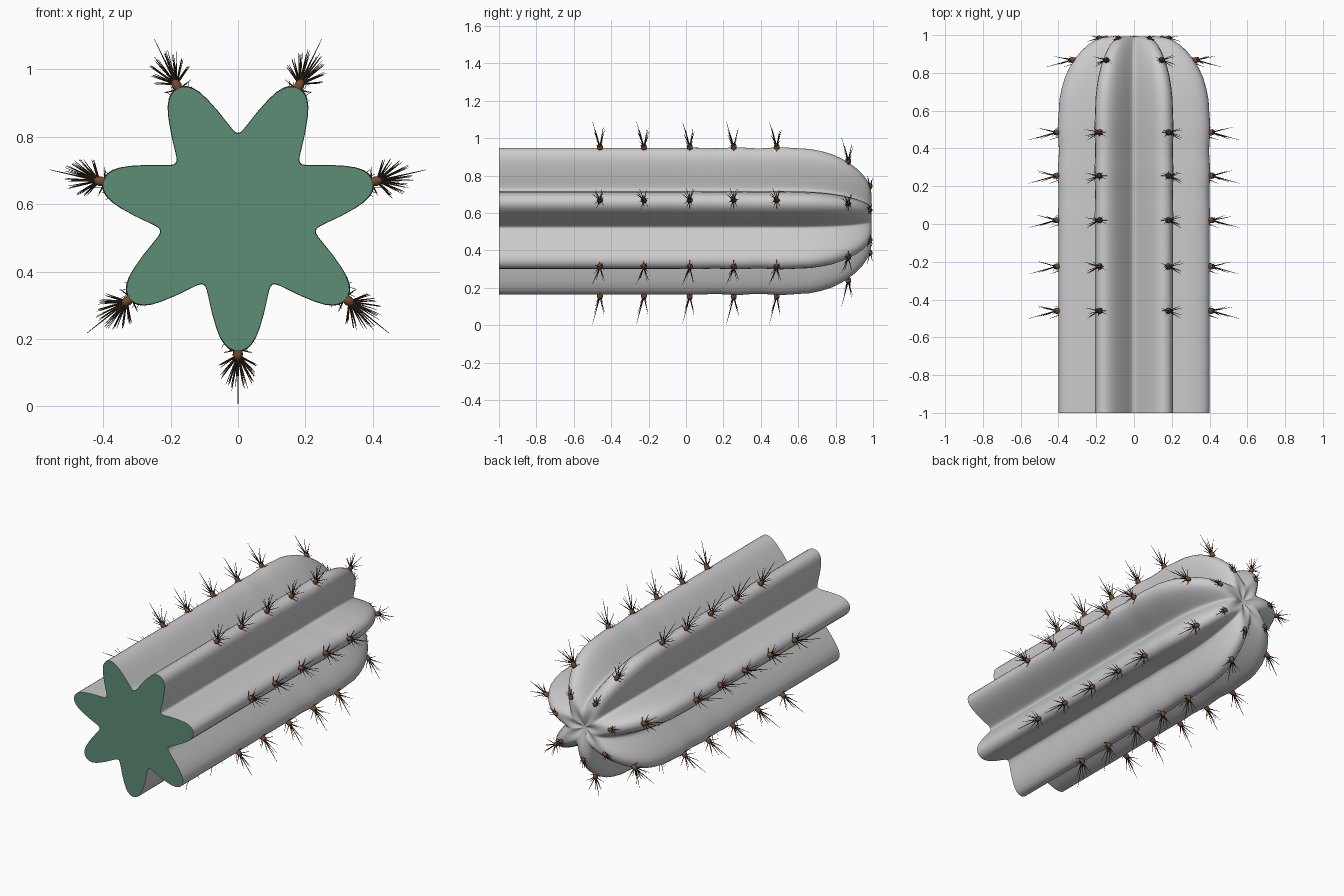
import bpy, bmesh, math, random
from mathutils import Vector, Matrix

if "Cube" in bpy.data.objects:
    bpy.data.objects.remove(bpy.data.objects["Cube"])

random.seed(4)
RIBS, CZ = 7, 0.575


def axes(k):
    a = math.radians(-90 + k * 360 / RIBS)
    return Vector((math.cos(a), 0, math.sin(a))), Vector((-math.sin(a), 0, math.cos(a)))


def material(name, col):
    m = bpy.data.materials.new(name)
    m.diffuse_color = (*col, 1)
    m.use_nodes = True
    m.node_tree.nodes["Principled BSDF"].inputs["Base Color"].default_value = m.diffuse_color
    return m


def finish(bm, name, mat=None, smooth=True):
    me = bpy.data.meshes.new(name)
    bm.to_mesh(me)
    bm.free()
    ob = bpy.data.objects.new(name, me)
    bpy.context.collection.objects.link(ob)
    if mat:
        me.materials.append(mat)
    if smooth:
        bpy.ops.object.select_all(action='DESELECT')
        ob.select_set(True)
        bpy.context.view_layer.objects.active = ob
        bpy.ops.object.shade_smooth_by_angle(angle=math.radians(50))
    return ob


# Half of one rib: (distance from axis, half width), tip to valley
half = [(0.41, 0), (0.408, 0.013), (0.402, 0.026), (0.390, 0.039), (0.370, 0.052),
        (0.340, 0.064), (0.295, 0.077), (0.250, 0.087), (0.228, 0.092), (0.216, 0.097), (0.212, 0.102)]
rib = [(a, -h) for a, h in reversed(half)] + half[1:-1]


def ring(s, y):
    pts = []
    for k in range(RIBS):
        u, t = axes(k)
        pts += [u * a * s + t * h * s + Vector((0, y, CZ)) for a, h in rib]
    return pts


# Lengthwise profile: straight shaft with faint swellings, then rounded dimpled crown
stations = [(1, -1), (1, -0.6), (1, -0.2)]
for i in range(17):
    y = -0.1 + i * 0.04375
    fade = min(1, max(0, (y + 0.1) / 0.4))
    stations.append((1 + 0.008 * fade * math.cos((y - 0.27) / 0.235 * 2 * math.pi), y))
stations += [(0.985, 0.66), (0.955, 0.72), (0.91, 0.78), (0.85, 0.83), (0.79, 0.87), (0.71, 0.91),
             (0.62, 0.945), (0.53, 0.97), (0.43, 0.987), (0.33, 0.992), (0.22, 0.988), (0.1, 0.975)]

# Ribbed stem
bm = bmesh.new()
rows = [[bm.verts.new(p) for p in ring(s, y)] for s, y in stations]
n = len(rows[0])
for a, b in zip(rows, rows[1:]):
    for i in range(n):
        j = (i + 1) % n
        bm.faces.new((a[i], a[j], b[j], b[i]))
apex = bm.verts.new((0, 0.965, CZ))
for i in range(n):
    bm.faces.new((rows[-1][i], rows[-1][(i + 1) % n], apex))
bmesh.ops.recalc_face_normals(bm, faces=bm.faces)
finish(bm, "ribbed_stem")

# Flat cut end
bm = bmesh.new()
f = bm.faces.new([bm.verts.new(p) for p in ring(1, -1)])
f.normal_update()
if f.normal.y > 0:
    f.normal_flip()
finish(bm, "cut_end", material("green", (0.11, 0.27, 0.18)), smooth=False)

# Spine cushions and spine clusters along every rib crest
cushions, spines = bmesh.new(), bmesh.new()


def spine(base, d, length, r):
    d = d.normalized()
    m = Matrix.Translation(base + d * length / 2) @ d.to_track_quat('Z', 'Y').to_matrix().to_4x4()
    bmesh.ops.create_cone(spines, cap_ends=True, segments=5, radius1=r, radius2=r * 0.2,
                          depth=length, matrix=m)


rows_y = [(-0.46, 0.412, 1), (-0.225, 0.412, 1), (0.02, 0.414, 1), (0.255, 0.414, 1),
          (0.485, 0.412, 1), (0.868, 0.33, 0.9), (0.985, 0.182, 0.45)]
for k in range(RIBS):
    u, t = axes(k)
    yv = Vector((0, 1, 0))
    for y, r, s in rows_y:
        p = u * r + Vector((0, y, CZ))
        m = Matrix((u, t, yv)).transposed().to_4x4()
        w = 0.016 * (0.6 + 0.4 * s)
        bmesh.ops.create_uvsphere(cushions, u_segments=10, v_segments=6, radius=1,
                                  matrix=Matrix.Translation(p + u * 0.006) @ m
                                  @ Matrix.Diagonal((w * 1.45, w * 0.9, w, 1)))
        base = p + u * 0.01 * s
        spine(base, u - yv * 0.27, 0.153 * s, 0.0035)
        for i, ang in enumerate((-58, -38, -22, -8, 12, 26, 42, 60)):
            a = math.radians(ang + random.uniform(-5, 5))
            side = (-0.3, 0.22)[i % 2] + random.uniform(-0.06, 0.06)
            length = (0.115 - 0.0008 * abs(ang)) * s * random.uniform(0.88, 1.05)
            spine(base, u * math.cos(a) + t * math.sin(a) + yv * side, length, 0.003)
        for side in (-1, 1):
            spine(p - u * 0.008, u * 0.25 + t * side, 0.045 * s, 0.002)

finish(cushions, "spine_cushions", material("brown", (0.18, 0.07, 0.025)))
finish(spines, "spines", material("dark_brown", (0.055, 0.035, 0.02)))
